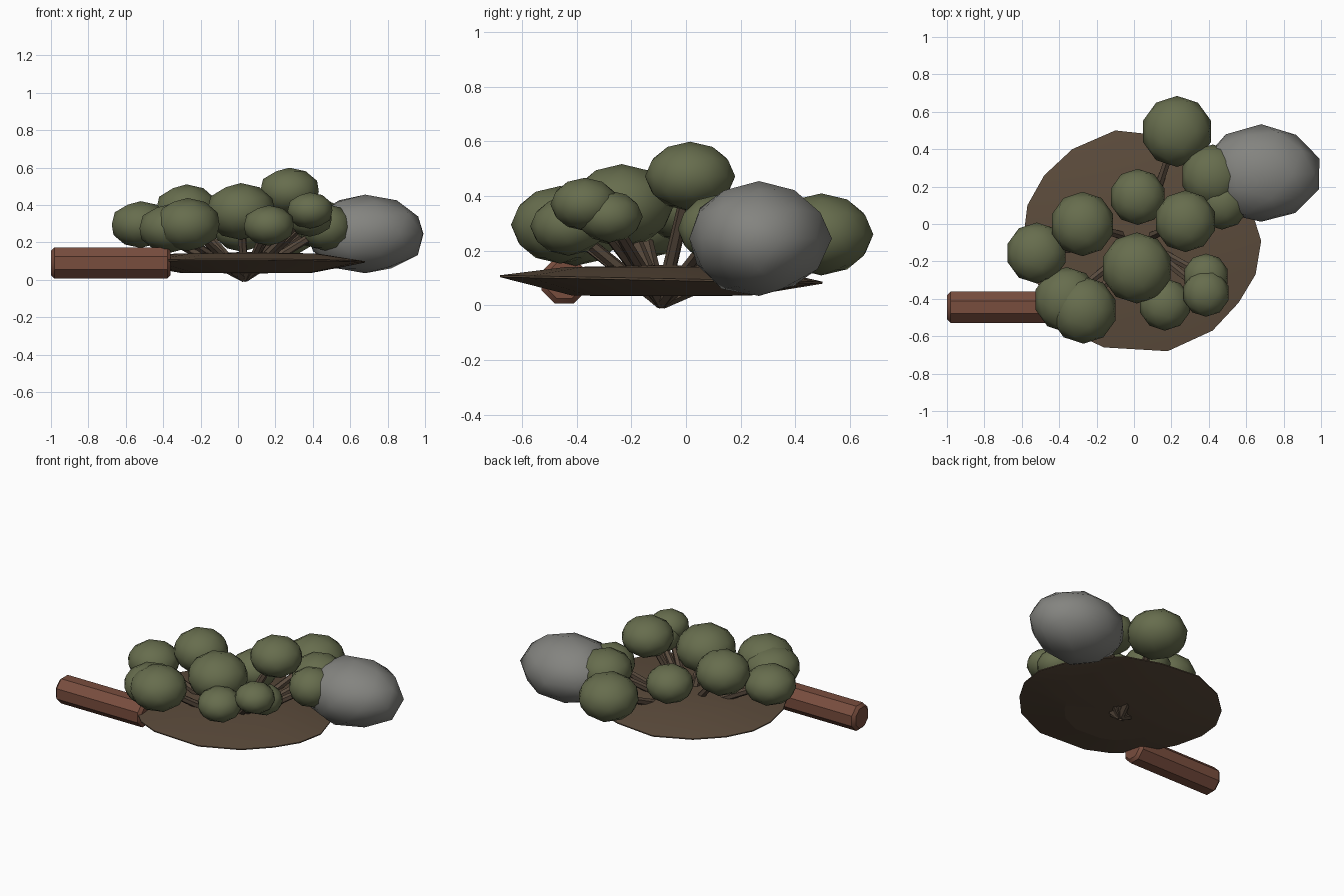
import bpy
import bmesh
import math
import random
from mathutils import Vector, Matrix

random.seed(4)
cube = bpy.data.objects.get("Cube")
if cube:
    bpy.data.objects.remove(cube, do_unlink=True)


def material(name, rgb):
    mat = bpy.data.materials.new(name)
    mat.use_nodes = True
    color = (*rgb, 1.0)
    mat.diffuse_color = color
    bsdf = next(n for n in mat.node_tree.nodes if n.type == 'BSDF_PRINCIPLED')
    bsdf.inputs["Base Color"].default_value = color
    bsdf.inputs["Roughness"].default_value = 0.9
    return mat


LEAF = material("olive_leaf", (0.135, 0.153, 0.075))
STONE = material("grey_stone", (0.23, 0.23, 0.215))
WOOD = material("red_brown_wood", (0.19, 0.075, 0.048))
SOIL = material("brown_soil", (0.105, 0.070, 0.044))
TWIG = material("dark_twig", (0.10, 0.070, 0.048))


def add_object(name, bm, mat, smooth_angle=None):
    bmesh.ops.recalc_face_normals(bm, faces=bm.faces)
    mesh = bpy.data.meshes.new(name)
    bm.to_mesh(mesh)
    bm.free()
    mesh.materials.append(mat)
    obj = bpy.data.objects.new(name, mesh)
    bpy.context.collection.objects.link(obj)
    if smooth_angle:
        bpy.ops.object.select_all(action='DESELECT')
        obj.select_set(True)
        bpy.context.view_layer.objects.active = obj
        bpy.ops.object.shade_smooth_by_angle(angle=math.radians(smooth_angle))
    return obj


def blob(name, center, radii, mat, jitter=0.0):
    """Squashed low-poly ball, optionally roughened."""
    bm = bmesh.new()
    bmesh.ops.create_icosphere(bm, subdivisions=2, radius=1.0)
    for v in bm.verts:
        if abs(v.co.z) < 0.95:
            v.co *= 1 + random.uniform(-jitter, jitter)
    bmesh.ops.scale(bm, vec=Vector(radii), verts=bm.verts)
    bmesh.ops.translate(bm, vec=Vector(center), verts=bm.verts)
    return add_object(name, bm, mat, 60)


def stick(name, start, end, r1, r2, sides, mat):
    """Tapered round bar between two points."""
    start, end = Vector(start), Vector(end)
    axis = end - start
    rot = axis.to_track_quat('Z', 'Y').to_matrix().to_4x4()
    bm = bmesh.new()
    bmesh.ops.create_cone(bm, cap_ends=True, segments=sides, radius1=r1,
                          radius2=r2, depth=axis.length)
    bmesh.ops.transform(bm, matrix=Matrix.Translation((start + end) / 2) @ rot,
                        verts=bm.verts)
    return add_object(name, bm, mat, 40)


# Soil mound: an uneven outline lofted into a flat lens
OUTLINE = [(.68, -.09), (.62, .1), (.52, .27), (.38, .4), (.18, .47), (-.1, .5),
           (-.33, .4), (-.48, .26), (-.57, .1), (-.59, -.06), (-.55, -.25),
           (-.45, -.45), (-.31, -.59), (-.16, -.66), (.18, -.68), (.42, -.57),
           (.56, -.42), (.65, -.27)]
MID = Vector((0.04, -0.09))
bm = bmesh.new()
rings = []
for size, height, tilt in [(0.55, .036, 0), (1, .09, -.02), (1, .097, -.02), (0.6, .14, 0)]:
    ring = []
    for p in OUTLINE:
        q = MID + (Vector(p) - MID) * size
        ring.append(bm.verts.new((q.x, q.y, height + tilt * q.y)))
    rings.append(ring)
n = len(OUTLINE)
for low, high in zip(rings, rings[1:]):
    for i in range(n):
        j = (i + 1) % n
        bm.faces.new((low[i], low[j], high[j], high[i]))
for ring, z in ((rings[0], .034), (rings[-1], .148)):
    tip = bm.verts.new((MID.x, MID.y, z))
    for i in range(n):
        bm.faces.new((ring[i], ring[(i + 1) % n], tip))
add_object("soil_mound", bm, SOIL, 12)

# Leaf clumps: x, y, z, radius, half height
CLUMPS = [(.23, .495, .26, .19, .15), (.42, .255, .30, .17, .13),
          (.47, .115, .28, .145, .125), (.02, .145, .27, .15, .12),
          (.275, .015, .472, .165, .127), (-.275, 0, .37, .172, .14),
          (-.52, -.155, .295, .163, .125), (.015, -.235, .365, .19, .152),
          (-.36, -.405, .275, .175, .13), (-.27, -.46, .295, .18, .142),
          (.165, -.43, .29, .14, .108), (.385, -.28, .325, .122, .095),
          (.385, -.37, .37, .126, .097)]
for i, (x, y, z, r, h) in enumerate(CLUMPS, 1):
    blob(f"leaf_clump_{i}", (x, y, z), (r, r, h), LEAF)
    # Each clump sits on a branch fanning out from the root
    stick(f"branch_{i}", (.035, -.09, .012), (x, y, z), .026, .02, 6, TWIG)

# Boulder
blob("boulder", (.68, .267, .245), (.32, .262, .21), STONE, 0.035)

# Fallen log with bevelled ends
log = stick("fallen_log", (-1, -.445, .09), (-.36, -.445, .09), .09, .09, 8, WOOD)
bm = bmesh.new()
bm.from_mesh(log.data)
turn = Matrix.Rotation(math.pi / 8, 4, 'X')
pivot = Matrix.Translation((0, -.445, .09))
bmesh.ops.transform(bm, matrix=pivot @ turn @ pivot.inverted(), verts=bm.verts)
rims = [e for e in bm.edges if abs(e.verts[0].co.x - e.verts[1].co.x) < 0.01]
bmesh.ops.bevel(bm, geom=rims, offset=0.018, segments=1, affect='EDGES')
for f in bm.faces:
    f.smooth = True
bm.to_mesh(log.data)
bm.free()
log.select_set(True)
bpy.context.view_layer.objects.active = log
bpy.ops.object.shade_smooth_by_angle(angle=math.radians(50))
